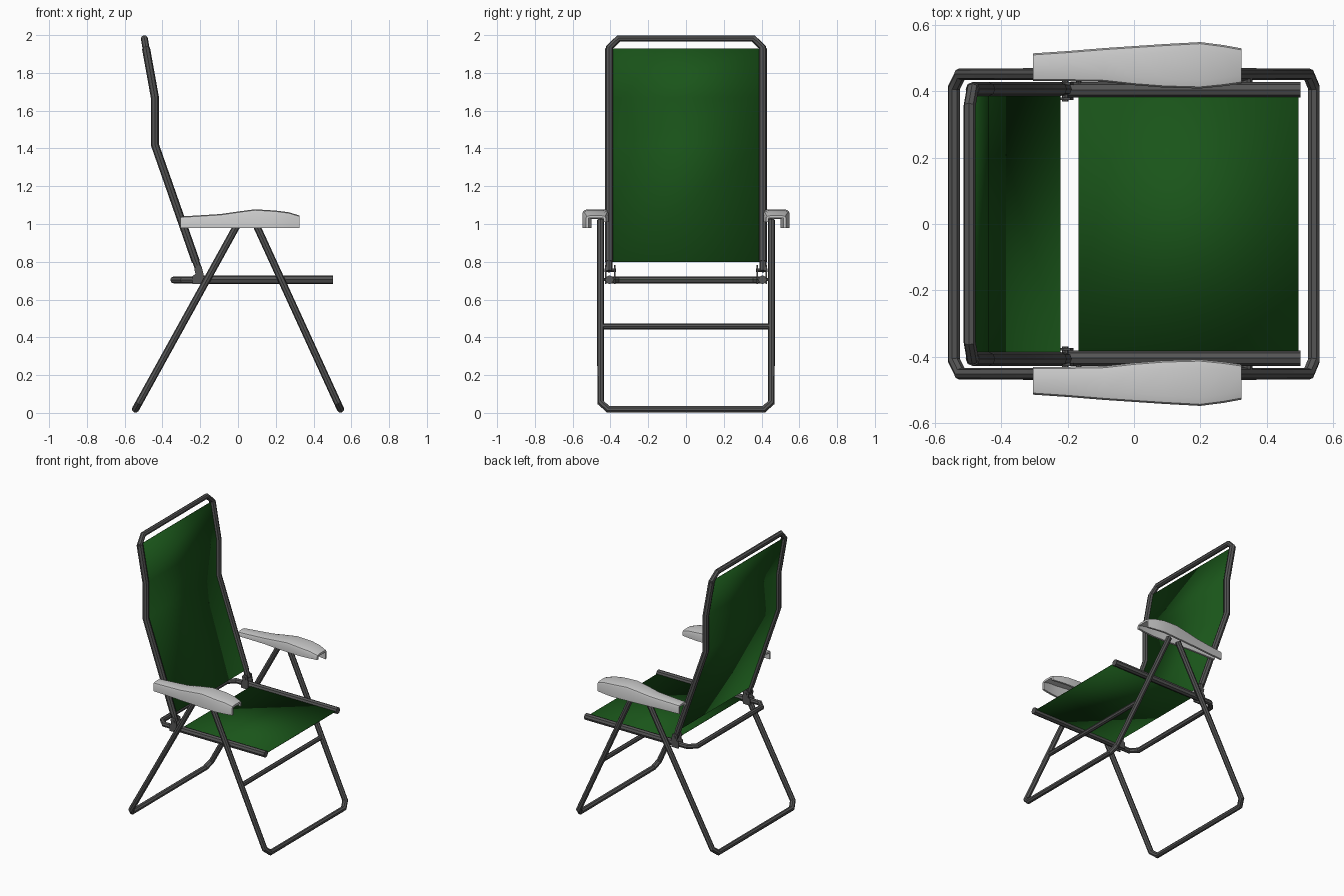
import bpy, bmesh
from mathutils import Vector

if "Cube" in bpy.data.objects:
    bpy.data.objects.remove(bpy.data.objects["Cube"])

green = bpy.data.materials.new("green_fabric")
green.diffuse_color = (0.01, 0.09, 0.01, 1)
green.use_nodes = True
green.node_tree.nodes["Principled BSDF"].inputs["Base Color"].default_value = green.diffuse_color
grey = bpy.data.materials.new("dark_metal")
grey.diffuse_color = (0.09, 0.09, 0.09, 1)
grey.use_nodes = True
grey.node_tree.nodes["Principled BSDF"].inputs["Base Color"].default_value = grey.diffuse_color


def finish(ob, mat=None, angle=0.6):
    bpy.ops.object.select_all(action='DESELECT')
    ob.select_set(True)
    bpy.context.view_layer.objects.active = ob
    if ob.type == 'CURVE':
        bpy.ops.object.convert(target='MESH')
        ob = bpy.context.object
    if mat:
        ob.data.materials.append(mat)
    bpy.ops.object.shade_smooth_by_angle(angle=angle)
    return ob


def tube(name, pts, r, mat=grey):
    cu = bpy.data.curves.new(name, 'CURVE')
    cu.dimensions = '3D'
    cu.bevel_depth = r
    cu.bevel_resolution = 2
    cu.use_fill_caps = True
    sp = cu.splines.new('POLY')
    sp.points.add(len(pts) - 1)
    for p, c in zip(sp.points, pts):
        p.co = (*c, 1)
    ob = bpy.data.objects.new(name, cu)
    bpy.context.collection.objects.link(ob)
    return finish(ob, mat)


def mesh(name, verts, faces, mat=None, thick=0):
    me = bpy.data.meshes.new(name)
    bm = bmesh.new()
    vs = [bm.verts.new(v) for v in verts]
    for f in faces:
        bm.faces.new([vs[i] for i in f])
    bmesh.ops.recalc_face_normals(bm, faces=bm.faces)
    bm.to_mesh(me)
    bm.free()
    ob = bpy.data.objects.new(name, me)
    bpy.context.collection.objects.link(ob)
    if thick:
        mod = ob.modifiers.new("thickness", 'SOLIDIFY')
        mod.thickness = thick
        mod.offset = 0
    return finish(ob, mat)


def u_path(side, y, chamfer):
    """Mirror an x-z side path in y, joined at its end by a chamfered crossbar."""
    side = [Vector((x, 0, z)) for x, z in side]
    end, d = side[-1], (side[-1] - side[-2]).normalized()
    side[-1] = end - d * chamfer
    half = [(p.x, y, p.z) for p in side] + [(end.x, y - chamfer, end.z)]
    return half + [(a, -b, c) for a, b, c in reversed(half)]


def sheet(name, side, y):
    n = len(side)
    v = [(x, s * y, z) for s in (-1, 1) for x, z in side]
    f = [(i, i + 1, n + i + 1, n + i) for i in range(n - 1)]
    return mesh(name, v, f, green, 0.004)


# legs
tube("front_leg", u_path([(0.085, 1.02), (0.543, 0.019)], 0.452, 0.04), 0.019)
tube("rear_leg", u_path([(0.01, 1.02), (-0.543, 0.019)], 0.452, 0.04), 0.019)
tube("front_leg_crossbar", [(0.341, -0.445, 0.457), (0.341, 0.445, 0.457)], 0.016)

# seat frame and back frame
tube("seat_frame", u_path([(0.49, 0.704), (-0.342, 0.704)], 0.405, 0.045), 0.018)
back = [(-0.205, 0.75), (-0.44, 1.42), (-0.44, 1.67), (-0.496, 1.982)]
tube("back_frame", u_path(back, 0.407, 0.05), 0.0185)

# fabric panels
back_cloth = [(-0.223, 0.80), back[1], back[2], (-0.487, 1.93)]
sheet("back_fabric", back_cloth, 0.398)
sheet("seat_fabric", [(-0.168, 0.705), (0.497, 0.705)], 0.395)

# armrest stations: x, inner y, outer y, top z
stations = [(-0.305, 0.432, 0.515, 1.040), (-0.20, 0.431, 0.522, 1.046),
            (-0.09, 0.429, 0.531, 1.053), (0.00, 0.419, 0.537, 1.066),
            (0.09, 0.412, 0.543, 1.078), (0.20, 0.409, 0.549, 1.071),
            (0.27, 0.416, 0.540, 1.062), (0.325, 0.424, 0.530, 1.045)]


def armrest(name, s):
    verts, faces = [], []
    for x, yi, yo, zt in stations:
        c, t = 0.016, 0.014
        prof = [(yo, 0.98), (yo, zt - c), (yo - 0.3 * c, zt - 0.3 * c), (yo - 1.6 * c, zt),
                (yi + 1.6 * c, zt), (yi + 0.3 * c, zt - 0.3 * c), (yi, zt - c), (yi, 1.01),
                (yi + t, 1.01), (yi + t, zt - t), (yo - t, zt - t), (yo - t, 0.98)]
        verts += [(x, s * y, z) for y, z in prof]
    n = 12
    for k in range(len(stations) - 1):
        for i in range(n):
            j = (i + 1) % n
            faces.append((k * n + i, k * n + j, k * n + n + j, k * n + n + i))
    faces += [tuple(range(n)), tuple(range(len(verts) - n, len(verts)))]
    mesh(name, verts, faces)


# hinge plate outline in x-z
plate = [(-0.24, 0.682), (-0.185, 0.682), (-0.183, 0.735), (-0.192, 0.775),
         (-0.215, 0.782), (-0.232, 0.765), (-0.225, 0.735), (-0.24, 0.725)]

for side, s in (("left", -1), ("right", 1)):
    armrest("armrest_" + side, s)
    # sleeves around the rails
    tube("seat_sleeve_" + side, [(-0.20, s * 0.405, 0.705), (0.503, s * 0.405, 0.705)], 0.023)
    tube("back_sleeve_" + side, [(x, s * 0.407, z) for x, z in back_cloth], 0.0215)
    # hinge plates with pivot bolt
    m = len(plate)
    for part, y in (("inner", 0.378), ("outer", 0.424)):
        v = [(x, s * (y + d), z) for d in (-0.004, 0.004) for x, z in plate]
        f = [tuple(range(m)), tuple(range(m, 2 * m))]
        f += [(i, (i + 1) % m, m + (i + 1) % m, m + i) for i in range(m)]
        mesh("hinge_%s_%s" % (part, side), v, f, grey)
    tube("hinge_bolt_" + side, [(-0.208, s * 0.37, 0.755), (-0.208, s * 0.432, 0.755)], 0.010)
    # pivots joining legs to the seat rail
    for part, x in (("front", 0.229), ("rear", -0.167)):
        tube("%s_pivot_%s" % (part, side), [(x, s * 0.40, 0.705), (x, s * 0.455, 0.705)], 0.008)
